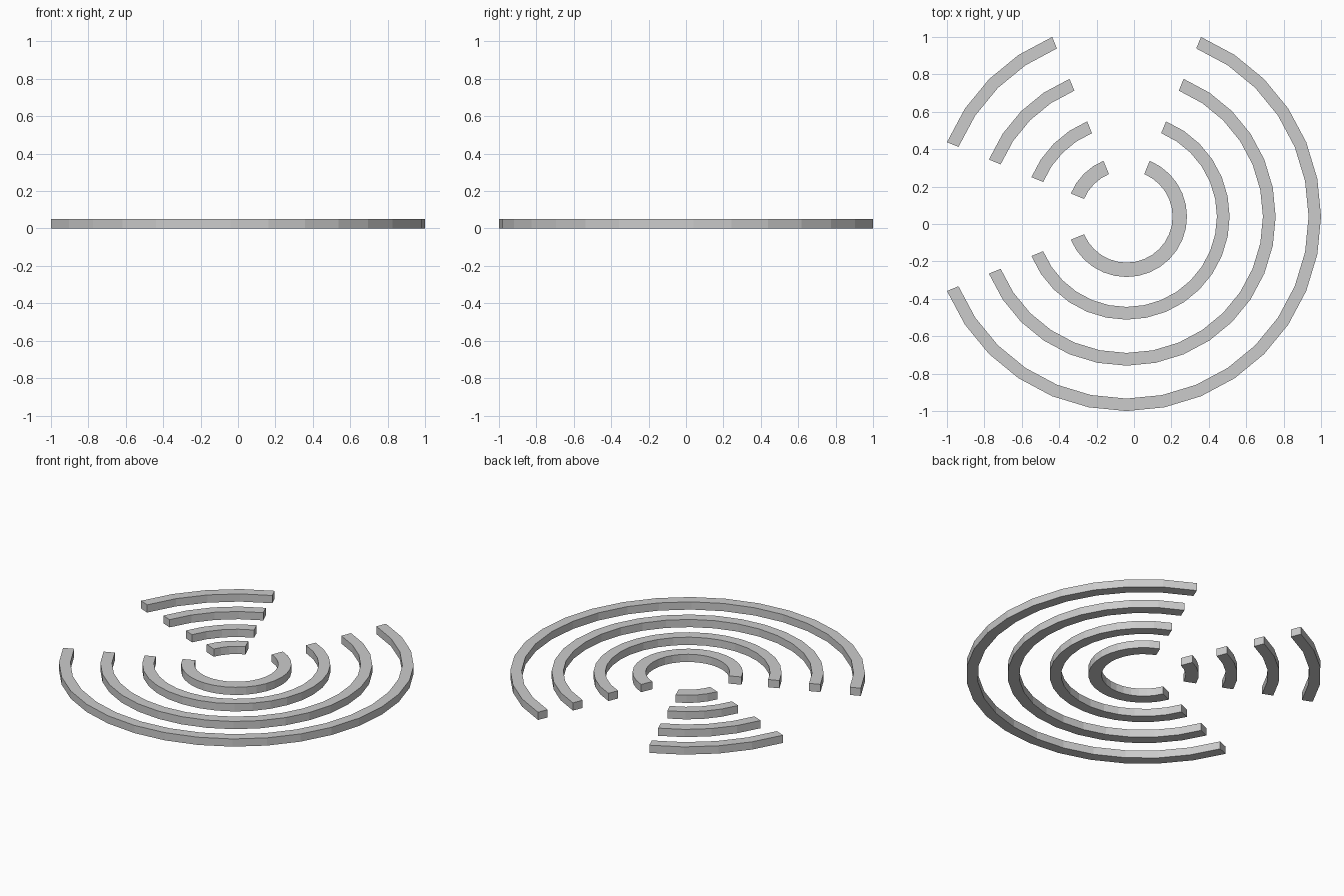
import bpy, bmesh
from math import radians, cos, sin

if "Cube" in bpy.data.objects:
    bpy.data.objects.remove(bpy.data.objects["Cube"])

CX, CY = -0.0396, 0.0396   # common centre of all rings
HEIGHT = 0.05
STEP = 11.25               # 32 sides per full circle


def arc_bar(name, r_in, r_out, start, steps):
    """Flat bar of rectangular section swept along an arc."""
    bm = bmesh.new()
    sections = []
    for i in range(steps + 1):
        a = radians(start + STEP * i)
        sections.append([bm.verts.new((CX + r * cos(a), CY + r * sin(a), z))
                         for r, z in ((r_in, 0), (r_out, 0),
                                      (r_out, HEIGHT), (r_in, HEIGHT))])
    for s, t in zip(sections, sections[1:]):
        for k in range(4):
            n = (k + 1) % 4
            bm.faces.new((s[k], s[n], t[n], t[k]))
    bm.faces.new(sections[0])
    bm.faces.new(sections[-1])
    bmesh.ops.recalc_face_normals(bm, faces=bm.faces[:])
    mesh = bpy.data.meshes.new(name)
    bm.to_mesh(mesh)
    bm.free()
    bpy.context.collection.objects.link(bpy.data.objects.new(name, mesh))


# Inner and outer radius of each ring, from the middle outwards
rings = [(0.246, 0.323), (0.483, 0.551), (0.729, 0.797), (0.973, 1.0396)]

for i, (r_in, r_out) in enumerate(rings, 1):
    # Long arc on the front right, short arc on the back left
    arc_bar(f"long_arc_{i}", r_in, r_out, -157.5, 20)
    arc_bar(f"short_arc_{i}", r_in, r_out, 112.5, 4)
